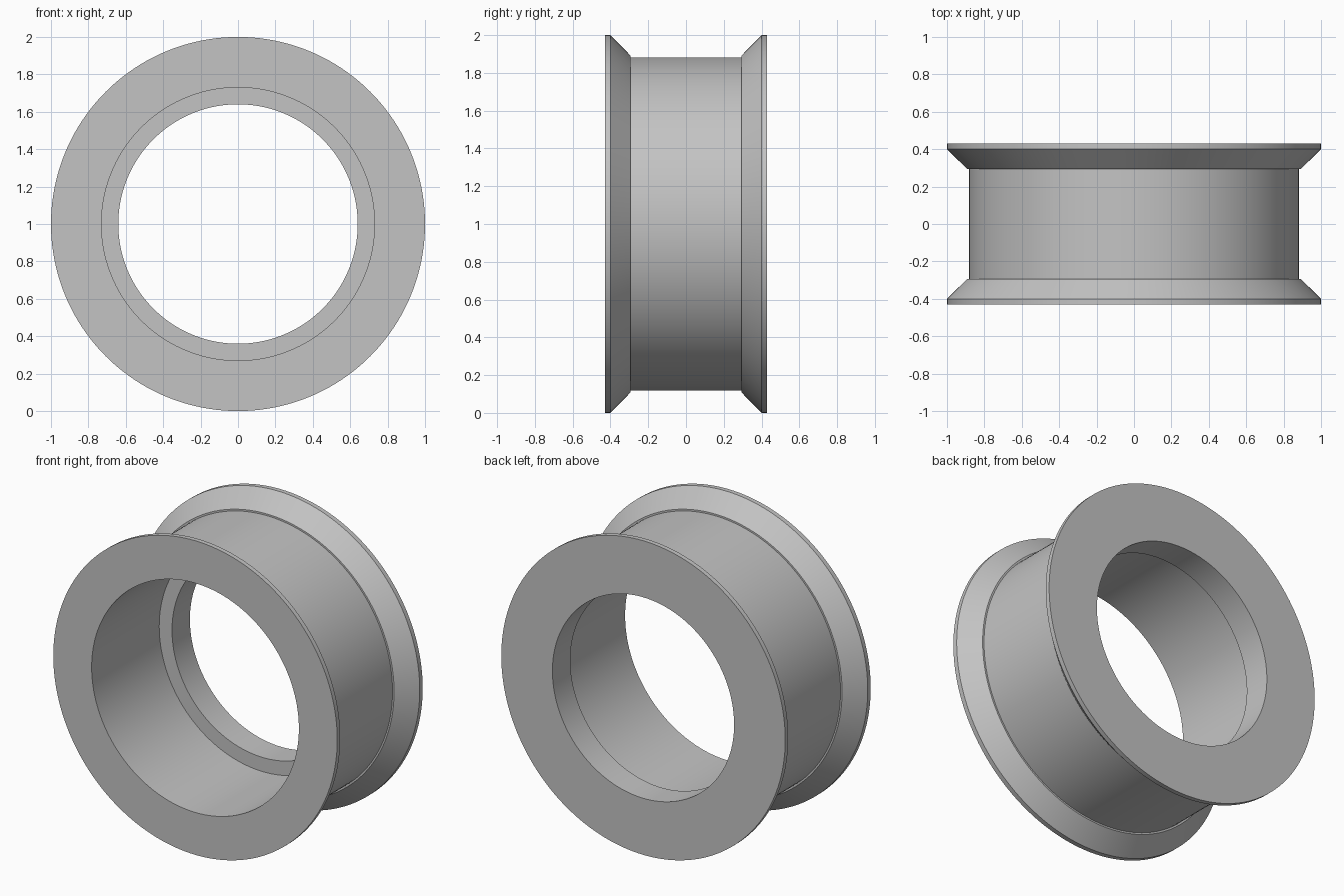
import bpy, bmesh, math
from mathutils import Vector

cube = bpy.data.objects.get("Cube")
if cube:
    bpy.data.objects.remove(cube, do_unlink=True)

# Plain grey material
grey = bpy.data.materials.new("plain_grey")
grey.use_nodes = True
colour = (0.55, 0.55, 0.55, 1)
grey.diffuse_color = colour
grey.node_tree.nodes["Principled BSDF"].inputs["Base Color"].default_value = colour

# Main dimensions
half_width, rim_edge, groove_edge = 0.43, 0.40, 0.295
rim_r, cone_r, drum_r = 1.0, 0.893, 0.882
bore_r, lip_r, lip_y = 0.73, 0.64, 0.25
segments = 160

# Outer half profile (radius, y), mirrored to the other flange
outer = [(drum_r, groove_edge), (cone_r, groove_edge),
         (rim_r, rim_edge), (rim_r, half_width)]
profile = [(r, -y) for r, y in reversed(outer)] + outer
# Stepped bore with a narrow lip at the back
profile += [(lip_r, half_width), (lip_r, lip_y),
            (bore_r, lip_y), (bore_r, -half_width)]

# Lathe the closed profile around the y axis
bm = bmesh.new()
verts = [bm.verts.new((r, y, 0)) for r, y in profile]
edges = [bm.edges.new((v, verts[(i + 1) % len(verts)])) for i, v in enumerate(verts)]
bmesh.ops.spin(bm, geom=verts + edges, cent=(0, 0, 0), axis=(0, 1, 0),
               angle=2 * math.pi, steps=segments, use_merge=True)
bmesh.ops.remove_doubles(bm, verts=bm.verts[:], dist=0.0001)
bmesh.ops.recalc_face_normals(bm, faces=bm.faces[:])
bmesh.ops.translate(bm, verts=bm.verts[:], vec=Vector((0, 0, rim_r)))

mesh = bpy.data.meshes.new("flanged_ring")
bm.to_mesh(mesh)
bm.free()
mesh.materials.append(grey)
ring = bpy.data.objects.new("flanged_ring", mesh)
bpy.context.collection.objects.link(ring)

# Smooth round walls, sharp rims
bpy.ops.object.select_all(action="DESELECT")
ring.select_set(True)
bpy.context.view_layer.objects.active = ring
bpy.ops.object.shade_smooth_by_angle(angle=math.radians(30))
